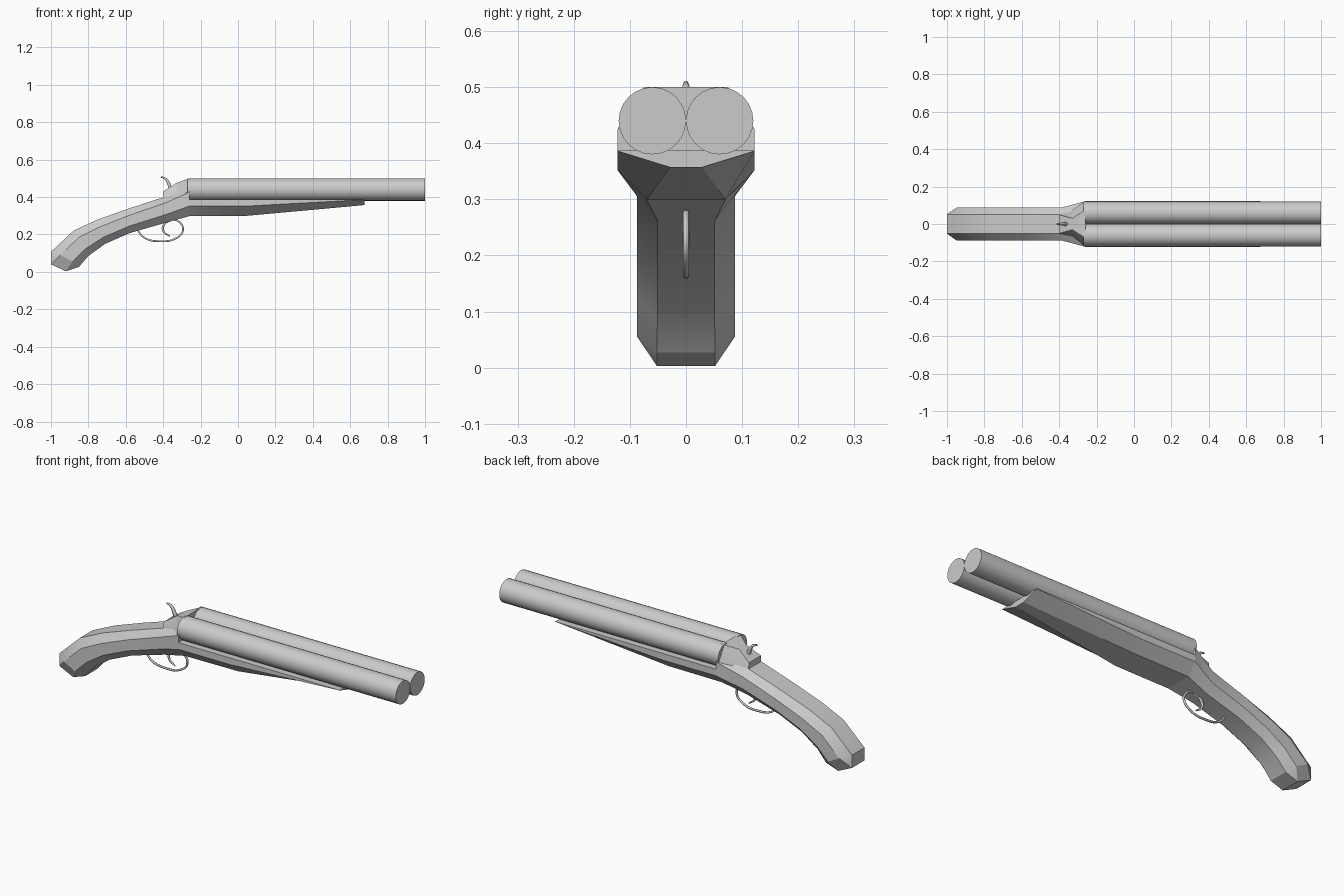
import bpy, bmesh, math
from mathutils import Matrix

if "Cube" in bpy.data.objects:
    bpy.data.objects.remove(bpy.data.objects["Cube"])


def finish(bm, name, angle=28):
    bmesh.ops.remove_doubles(bm, verts=bm.verts, dist=1e-5)
    bmesh.ops.recalc_face_normals(bm, faces=bm.faces)
    me = bpy.data.meshes.new(name)
    bm.to_mesh(me)
    bm.free()
    ob = bpy.data.objects.new(name, me)
    bpy.context.collection.objects.link(ob)
    bpy.ops.object.select_all(action='DESELECT')
    ob.select_set(True)
    bpy.context.view_layer.objects.active = ob
    bpy.ops.object.shade_smooth_by_angle(angle=math.radians(angle))
    return ob


def ring(widths, *pts):
    """Octagon mirrored in y: half-widths and (x, z) of top, upper side, lower side, bottom."""
    side = [(x, w, z) for w, (x, z) in zip(widths, pts)]
    other = [(x, -y, z) for x, y, z in side]
    return [side[0]] + other + side[:0:-1]


def loft(name, rings, cap_start=True, cap_end=True):
    bm = bmesh.new()
    rs = [[bm.verts.new(p) for p in r] for r in rings]
    for a, b in zip(rs, rs[1:]):
        for i in range(8):
            j = (i + 1) % 8
            bm.faces.new((a[i], a[j], b[j], b[i]))
    for r, use in ((rs[0], cap_start), (rs[-1], cap_end)):
        if use:
            for q in ((0, 1, 2, 7), (7, 2, 3, 6), (6, 3, 4, 5)):
                bm.faces.new([r[k] for k in q])
    return finish(bm, name)


def upright(x, *zs):
    return [(x, z) for z in zs]


# curved grip and receiver
G = (.052, .087, .087, .051)
N = (.052,) * 4
loft("stock", [
    ring(N, (-1, .107), (-1, .04), (-.92, .003), (-.85, .027)),
    ring((.052, .087, .087, .052), (-1, .107), (-.95, .09), (-.885, .055), (-.85, .027)),
    ring(G, (-.88, .22), (-.85, .185), (-.82, .12), (-.80, .085)),
    ring(G, (-.75, .28), (-.735, .242), (-.72, .185), (-.71, .15)),
    ring(G, *upright(-.58, .34, .303, .245, .207)),
    ring(G, *upright(-.39, .402, .368, .305, .262)),
    ring((.07, .122, .122, .07), *upright(-.26, .44, .425, .352, .298)),
])

# raised breech block behind the barrels
loft("breech_block", [
    ring((.05, .052, .052, .05), *upright(-.40, .43, .40, .38, .36)),
    ring((.03, .068, .08, .05), *upright(-.33, .475, .415, .39, .36)),
    ring((.075, .122, .122, .07), *upright(-.26, .50, .425, .39, .36)),
])

# tapering fore-end under the barrels
F = (.122, .122, .122, .07)
loft("fore_end", [
    ring(F, *upright(-.26, .387, .387, .352, .298)),
    ring(F, *upright(.05, .387, .387, .352, .300)),
    ring((.122, .122, .122, .028), *upright(.675, .387, .387, .386, .357)),
], cap_start=False)

# twin barrels
for name, y in (("left_barrel", .06), ("right_barrel", -.06)):
    bm = bmesh.new()
    bmesh.ops.create_cone(bm, cap_ends=True, segments=24, radius1=.06, radius2=.06, depth=1.27,
                          matrix=Matrix.Translation((.365, y, .44)) @ Matrix.Rotation(math.pi / 2, 4, 'Y'))
    finish(bm, name)


# thin bent metal parts
def rod(name, pts, radius):
    cu = bpy.data.curves.new(name, 'CURVE')
    cu.dimensions = '3D'
    cu.bevel_depth = radius
    cu.bevel_resolution = 1
    cu.resolution_u = 5
    cu.use_fill_caps = True
    sp = cu.splines.new('BEZIER')
    sp.bezier_points.add(len(pts) - 1)
    for bp, (x, z, r) in zip(sp.bezier_points, pts):
        bp.co = (x, 0, z)
        bp.radius = r
        bp.handle_left_type = bp.handle_right_type = 'AUTO'
    ob = bpy.data.objects.new(name, cu)
    bpy.context.collection.objects.link(ob)


rod("trigger_guard", [(-.545, .235, .8), (-.50, .182, 1), (-.42, .164, 1), (-.335, .178, 1),
                      (-.294, .222, 1), (-.315, .268, 1), (-.36, .282, 1)], .0055)
rod("trigger", [(-.355, .28, 1.2), (-.395, .255, 1.2), (-.40, .22, 1), (-.365, .19, .6)], .006)
rod("hammer", [(-.36, .44, 1.4), (-.372, .475, 1.2), (-.388, .498, .9), (-.413, .508, .5)], .008)
